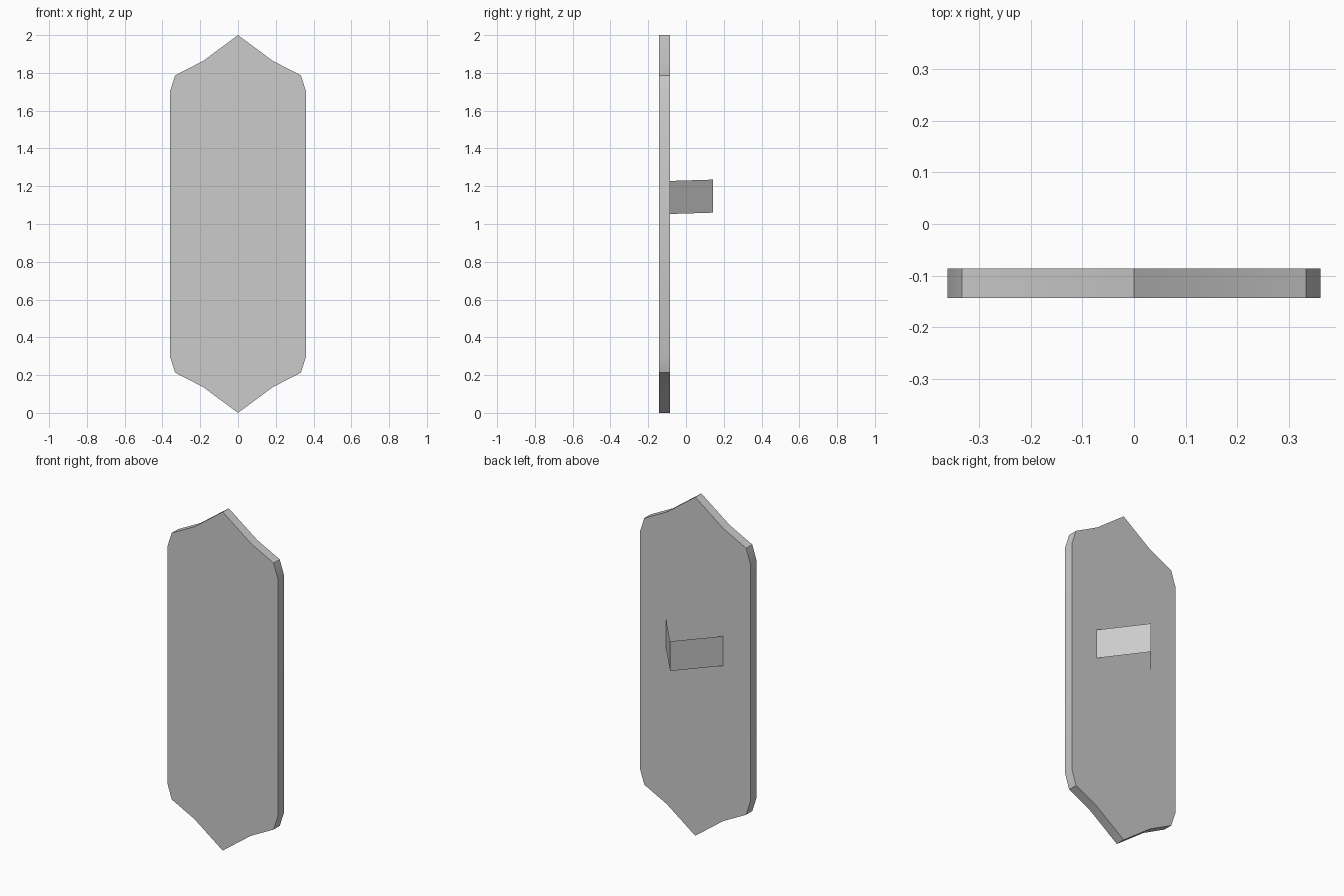
import bpy
import math

cube = bpy.data.objects.get("Cube")
if cube:
    bpy.data.objects.remove(cube, do_unlink=True)

grey = bpy.data.materials.new("plain grey")
grey.use_nodes = True
colour = (0.6, 0.6, 0.6, 1)
grey.diffuse_color = colour
grey.node_tree.nodes["Principled BSDF"].inputs["Base Color"].default_value = colour


def add_mesh(name, verts, faces):
    mesh = bpy.data.meshes.new(name)
    mesh.from_pydata(verts, [], faces)
    mesh.materials.append(grey)
    obj = bpy.data.objects.new(name, mesh)
    bpy.context.collection.objects.link(obj)
    return obj


# Shield board: one quarter of the outline, mirrored to all four corners
FRONT, BACK = -0.143, -0.086
quarter = [(0, 1), (0.185, 0.863), (0.333, 0.787), (0.361, 0.7)]
right_half = quarter + [(x, -z) for x, z in reversed(quarter)]
outline = right_half + [(-x, z) for x, z in reversed(right_half[1:-1])]
n = len(outline)
verts = [(x, y, z + 1) for y in (FRONT, BACK) for x, z in outline]
sides = [(i, i + n, (i + 1) % n + n, (i + 1) % n) for i in range(n)]
caps = [tuple(reversed(range(n))), tuple(range(n, 2 * n))]
# caps and sides all face outwards
board = add_mesh("shield_board", verts, [tuple(reversed(f)) for f in sides + caps])
bpy.ops.object.select_all(action='DESELECT')
board.select_set(True)
bpy.context.view_layer.objects.active = board
bpy.ops.object.mode_set(mode='EDIT')
bpy.ops.mesh.select_all(action='SELECT')
bpy.ops.mesh.normals_make_consistent(inside=False)
bpy.ops.object.mode_set(mode='OBJECT')
bpy.ops.object.shade_smooth_by_angle(angle=math.radians(30))

# Thin folded hand strap on the back
path = [(0.19, BACK, 1.053), (0.003, 0.144, 1.06), (-0.183, BACK, 1.053)]
strap_verts = path + [(x, y, z + 0.175) for x, y, z in path]
add_mesh("hand_strap", strap_verts, [(0, 1, 4, 3), (1, 2, 5, 4)])
